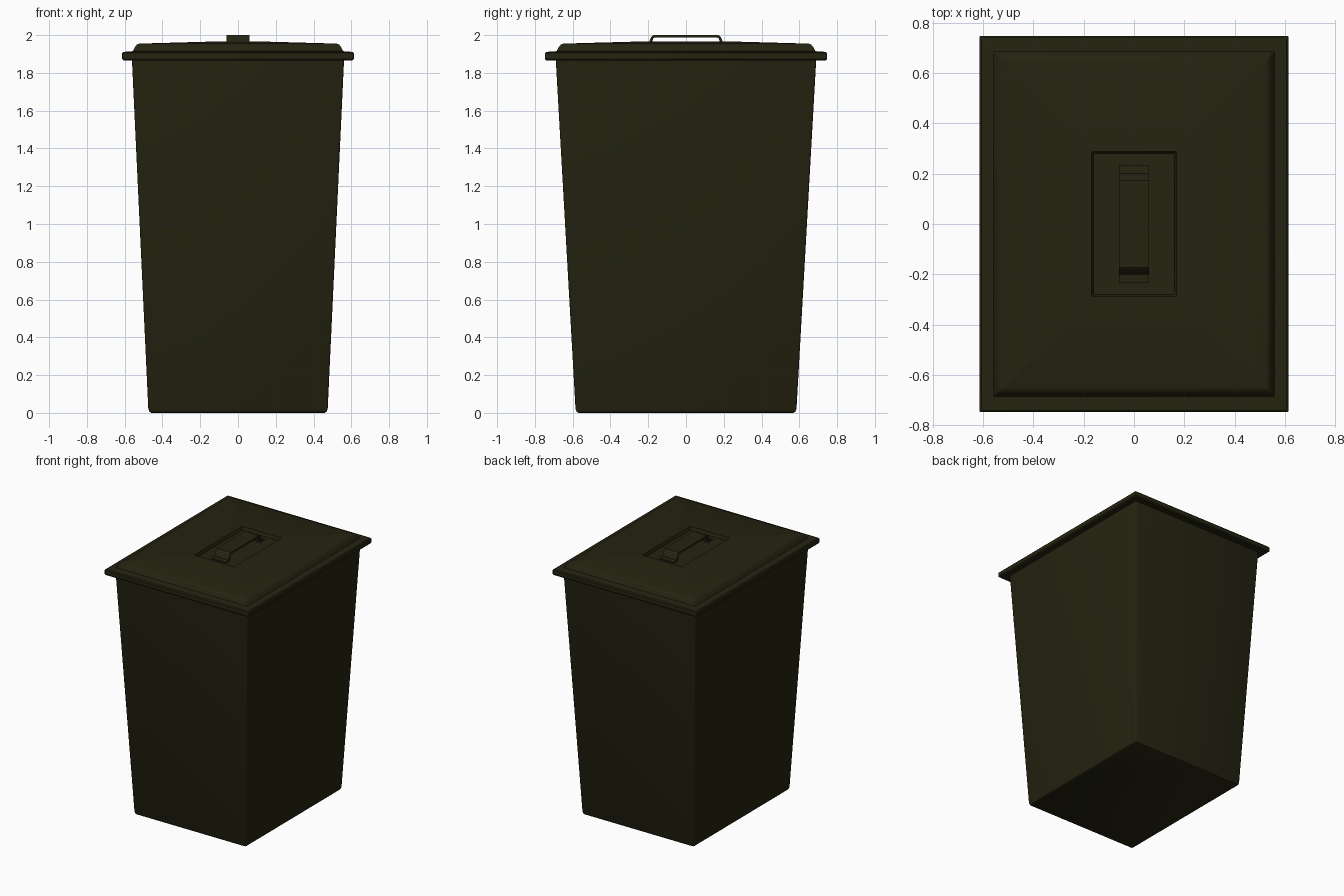
import bpy, bmesh, math

if "Cube" in bpy.data.objects:
    bpy.data.objects.remove(bpy.data.objects["Cube"])

mat = bpy.data.materials.new("dark olive plastic")
mat.diffuse_color = (0.018, 0.017, 0.0055, 1)
mat.use_nodes = True
mat.node_tree.nodes["Principled BSDF"].inputs["Base Color"].default_value = mat.diffuse_color


def finish(name, bm):
    bmesh.ops.recalc_face_normals(bm, faces=bm.faces)
    me = bpy.data.meshes.new(name)
    bm.to_mesh(me)
    bm.free()
    me.materials.append(mat)
    ob = bpy.data.objects.new(name, me)
    bpy.context.collection.objects.link(ob)
    bpy.ops.object.select_all(action='DESELECT')
    ob.select_set(True)
    bpy.context.view_layer.objects.active = ob
    bpy.ops.object.shade_smooth_by_angle(angle=math.radians(35))
    return ob


def ring(bm, hx, hy, z, r):
    """Rectangle loop with small rounded corners."""
    vs = []
    for i, (sx, sy) in enumerate(((1, 1), (-1, 1), (-1, -1), (1, -1))):
        for k in range(4):
            a = math.radians(90 * i + 30 * k)
            vs.append(bm.verts.new((sx * (hx - r) + r * math.cos(a),
                                    sy * (hy - r) + r * math.sin(a), z)))
    return vs


def lofted(name, rings, r):
    bm = bmesh.new()
    loops = [ring(bm, *p, r) for p in rings]
    for a, b in zip(loops, loops[1:]):
        for i in range(len(a)):
            j = (i + 1) % len(a)
            bm.faces.new((a[i], a[j], b[j], b[i]))
    bm.faces.new(loops[0][::-1])
    bm.faces.new(loops[-1])
    return finish(name, bm)


# tapered bin body with a softened bottom edge
lofted("bin_body", [(0.458, 0.568, 0), (0.469, 0.579, 0.006),
                    (0.475, 0.585, 0.022), (0.562, 0.69, 1.88)], 0.01)

# lid: overhanging rim, raised step, gentle slope, handle recess
lofted("lid", [(0.55, 0.68, 1.872), (0.605, 0.74, 1.866), (0.613, 0.747, 1.874),
               (0.613, 0.747, 1.904), (0.606, 0.74, 1.911), (0.557, 0.685, 1.915),
               (0.545, 0.673, 1.937), (0.535, 0.662, 1.951), (0.522, 0.65, 1.955),
               (0.168, 0.288, 1.965), (0.16, 0.28, 1.94)], 0.004)

# bent strap handle: mirrored side profile extruded across x
half_outer = [(0.235, 1.938), (0.235, 1.948), (0.2, 1.95), (0.185, 1.99), (0.172, 2.0)]
half_inner = [(0.166, 1.987), (0.173, 1.983), (0.187, 1.938)]
half = half_inner[::-1]
profile = half_outer + [(-y, z) for y, z in half_outer[::-1]] \
    + [(-y, z) for y, z in half] + half_inner
bm = bmesh.new()
face = bm.faces.new([bm.verts.new((-0.06, y, z)) for y, z in profile])
ext = bmesh.ops.extrude_face_region(bm, geom=[face])
bmesh.ops.translate(bm, vec=(0.12, 0, 0),
                    verts=[g for g in ext["geom"] if isinstance(g, bmesh.types.BMVert)])
finish("lid_handle", bm)
